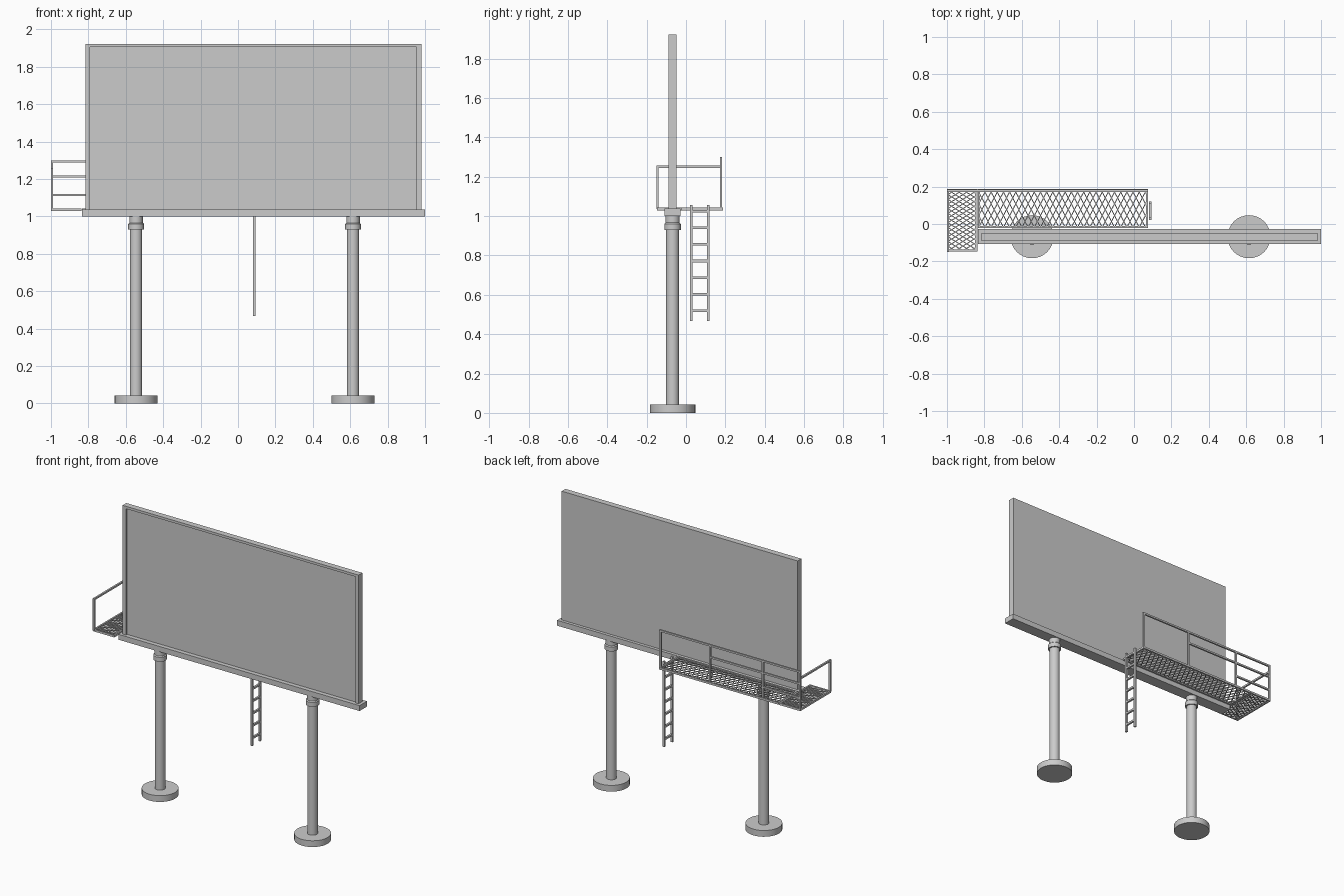
import bpy, bmesh, math
from mathutils import Vector, Matrix

if "Cube" in bpy.data.objects:
    bpy.data.objects.remove(bpy.data.objects["Cube"])


def finish(name, bm, smooth=False):
    bmesh.ops.recalc_face_normals(bm, faces=bm.faces)
    me = bpy.data.meshes.new(name)
    bm.to_mesh(me)
    bm.free()
    ob = bpy.data.objects.new(name, me)
    bpy.context.collection.objects.link(ob)
    if smooth:
        bpy.ops.object.select_all(action='DESELECT')
        ob.select_set(True)
        bpy.context.view_layer.objects.active = ob
        bpy.ops.object.shade_smooth_by_angle(angle=math.radians(35))
    return ob


def add_box(bm, lo, hi):
    lo, hi = Vector(lo), Vector(hi)
    m = Matrix.Translation((lo + hi) / 2) @ Matrix.Diagonal((*(hi - lo), 1))
    bmesh.ops.create_cube(bm, size=1, matrix=m)


def boxes(name, items):
    bm = bmesh.new()
    for lo, hi in items:
        add_box(bm, lo, hi)
    return finish(name, bm)


def add_bar(bm, a, b, w, h):
    """Rectangular bar from a to b, w wide and h high."""
    a, b = Vector(a), Vector(b)
    d = b - a
    m = (Matrix.Translation((a + b) / 2) @ d.to_track_quat('X', 'Z').to_matrix().to_4x4()
         @ Matrix.Diagonal((d.length, w, h, 1)))
    bmesh.ops.create_cube(bm, size=1, matrix=m)


def bars(name, items, w, h=None):
    bm = bmesh.new()
    for a, b in items:
        add_bar(bm, a, b, w, h or w)
    return finish(name, bm)


def lathe(name, profile, loc, steps=32):
    bm = bmesh.new()
    vs = [bm.verts.new((r, 0, z)) for r, z in profile]
    es = [bm.edges.new(p) for p in zip(vs, vs[1:])]
    bmesh.ops.spin(bm, geom=vs + es, axis=(0, 0, 1), cent=(0, 0, 0),
                   angle=2 * math.pi, steps=steps)
    bmesh.ops.remove_doubles(bm, verts=bm.verts, dist=1e-5)
    ob = finish(name, bm, True)
    ob.location = loc
    return ob


def grating(name, x0, x1, y0, y1, z, run, rise, gap, along_x):
    """Crossed diagonal strips clipped to a rectangle."""
    bm = bmesh.new()
    for s in (1, -1):
        d = Vector((run, rise * s))
        for i in range(-80, 81):
            p = Vector((x0 + i * gap, y0)) if along_x else Vector((x0, y0 + i * gap))
            tx = sorted(((x0 - p.x) / d.x, (x1 - p.x) / d.x))
            ty = sorted(((y0 - p.y) / d.y, (y1 - p.y) / d.y))
            t0, t1 = max(tx[0], ty[0]), min(tx[1], ty[1])
            if t1 - t0 > 0.02:
                a, b = p + d * t0, p + d * t1
                add_bar(bm, (a.x, a.y, z), (b.x, b.y, z), 0.005, 0.006)
    return finish(name, bm)


def rim(name, x0, x1, y0, y1, z0, z1, t):
    return boxes(name, [((x0, y0, z0), (x1, y0 + t, z1)), ((x0, y1 - t, z0), (x1, y1, z1)),
                        ((x0, y0 + t, z0), (x0 + t, y1 - t, z1)),
                        ((x1 - t, y0 + t, z0), (x1, y1 - t, z1))])


YC = -0.068

# Posts with round footings and collars
for side, x in (("left", -0.545), ("right", 0.615)):
    lathe(side + "_footing", [(0, 0), (0.115, 0), (0.115, 0.043), (0, 0.043)], (x, YC, 0))
    lathe(side + "_post", [(0, 0.04), (0.033, 0.04), (0.033, 1.005), (0, 1.005)], (x, YC, 0))
    lathe(side + "_collar", [(0.03, 0.93), (0.042, 0.93), (0.042, 0.96), (0.036, 0.966),
                             (0.036, 1.002), (0.03, 1.002)], (x, YC, 0))

# Beam, sign board and its raised frame
boxes("support_beam", [((-0.835, -0.108, 1.0), (1.0, -0.028, 1.037))])
boxes("sign_panel", [((-0.815, -0.078, 1.035), (0.98, -0.049, 1.922))])
boxes("sign_frame", [((-0.815, -0.09, 1.035), (-0.79, -0.077, 1.922)),
                     ((0.955, -0.09, 1.035), (0.98, -0.077, 1.922)),
                     ((-0.79, -0.09, 1.905), (0.955, -0.077, 1.922))])

# Walkway behind the board and side platform
rim("walkway_rim", -0.835, 0.075, -0.022, 0.187, 1.029, 1.043, 0.011)
grating("walkway_grating", -0.83, 0.07, -0.018, 0.183, 1.036, 0.11, 0.21, 0.033, True)
rim("side_platform_rim", -1.0, -0.838, -0.147, 0.187, 1.029, 1.043, 0.011)
grating("side_platform_grating", -0.995, -0.843, -0.143, 0.183, 1.036, 0.16, 0.1, 0.025, False)

# Guard rails
YR, XE = 0.178, -0.994
rail = [((x, YR, 1.035), (x, YR, 1.30)) for x in (XE, -0.71, -0.31, 0.069)]
rail += [((-1.0, YR, 1.294), (0.075, YR, 1.294)),
         ((XE, YR, 1.213), (-0.31, YR, 1.213)),
         ((XE, YR, 1.115), (-0.71, YR, 1.115))]
bars("back_guard_rail", rail, 0.012)
bars("end_guard_rail", [((XE, -0.145, 1.035), (XE, -0.145, 1.256)),
                        ((XE, -0.145, 1.25), (XE, YR, 1.25))], 0.012)

# Ladder
LX = 0.087
ladder = [((LX, y, 0.467), (LX, y, 1.055)) for y in (0.027, 0.113)]
ladder += [((LX, 0.027, 0.518 + i * 0.0845), (LX, 0.113, 0.518 + i * 0.0845)) for i in range(7)]
bars("ladder", ladder, 0.013)
